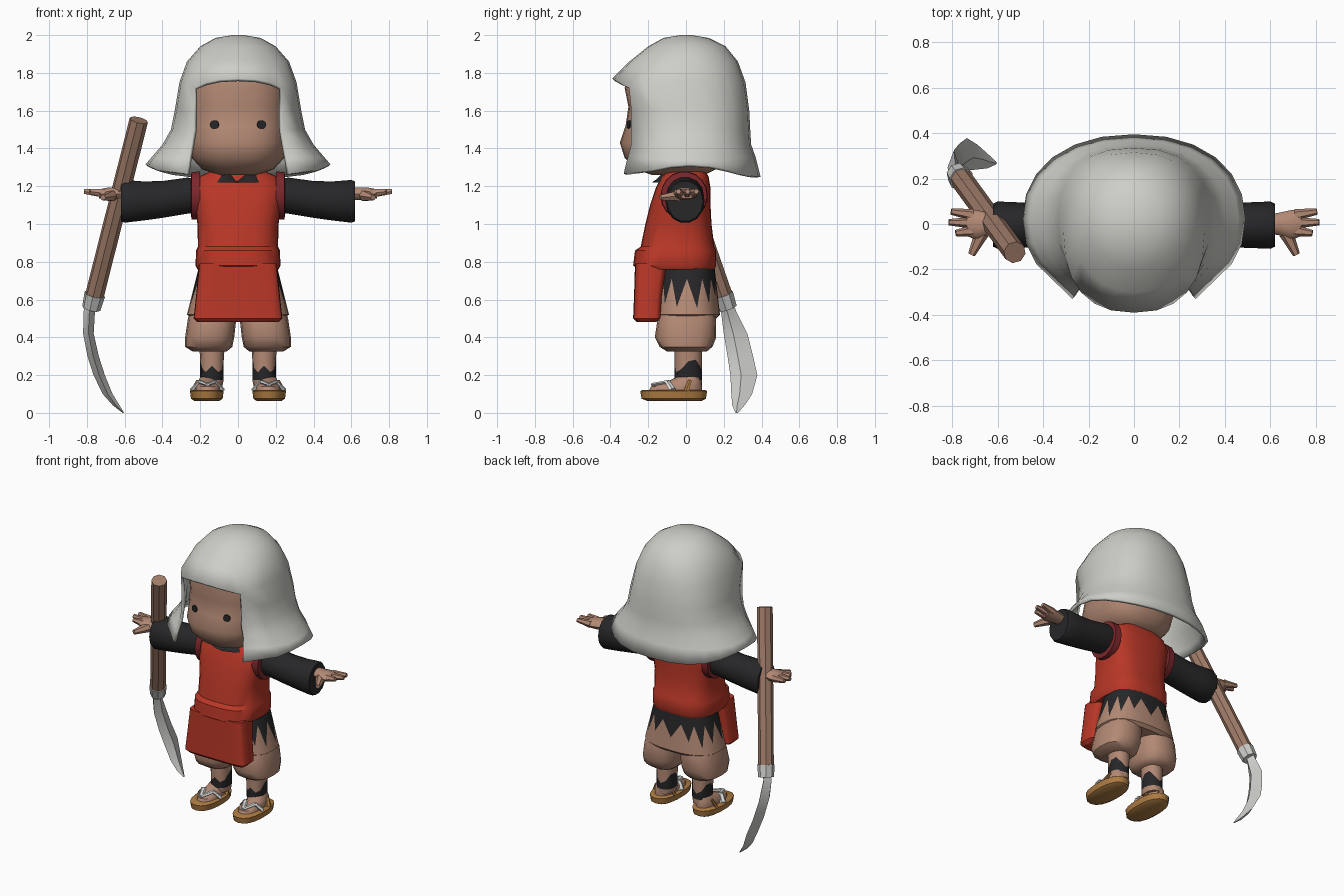
import bpy, bmesh, math, random
from mathutils import Vector

if "Cube" in bpy.data.objects:
    bpy.data.objects.remove(bpy.data.objects["Cube"])

random.seed(4)


def material(name, r, g, b):
    m = bpy.data.materials.new(name)
    m.diffuse_color = (r, g, b, 1)
    m.use_nodes = True
    m.node_tree.nodes["Principled BSDF"].inputs["Base Color"].default_value = m.diffuse_color
    return m


SKIN = material("skin_and_tan_cloth", .45, .25, .175)
CLOTH = material("pale_grey_cloth", .62, .62, .58)
RED = material("red_cloth", .48, .038, .02)
TRIM = material("dark_red_trim", .2, .02, .025)
BLACK = material("black_cloth", .02, .02, .022)
WOOD = material("brown_wood", .35, .2, .14)
STEEL = material("pale_steel", .6, .6, .58)
STRAW = material("straw", .42, .2, .055)
WHITE = material("white_strap", .72, .72, .7)


def loft(name, rings, mats, mat=None, skip=None, caps=(True, True), angle=40):
    """Join rings of points into a skin, with optional material and gap rules."""
    bm = bmesh.new()
    vs = [[bm.verts.new(p) for p in ring] for ring in rings]
    n = len(rings[0])
    for r in range(len(rings) - 1):
        for c in range(n):
            if skip and skip(r, c):
                continue
            d = (c + 1) % n
            f = bm.faces.new((vs[r][c], vs[r][d], vs[r + 1][d], vs[r + 1][c]))
            f.material_index = mat(r, c) if mat else 0
    if caps[0]:
        bm.faces.new(vs[0])
    if caps[1]:
        bm.faces.new(vs[-1]).material_index = mat(len(rings) - 2, 0) if mat else 0
    bmesh.ops.delete(bm, geom=[v for v in bm.verts if not v.link_faces], context='VERTS')
    bmesh.ops.recalc_face_normals(bm, faces=bm.faces)
    me = bpy.data.meshes.new(name)
    bm.to_mesh(me)
    bm.free()
    for m in mats:
        me.materials.append(m)
    ob = bpy.data.objects.new(name, me)
    bpy.context.collection.objects.link(ob)
    bpy.ops.object.select_all(action='DESELECT')
    ob.select_set(True)
    bpy.context.view_layer.objects.active = ob
    bpy.ops.object.shade_smooth_by_angle(angle=math.radians(angle))
    return ob


def ring(z, rx, yf, yb, n=20, p=2.0, xc=0.0):
    """Level superellipse ring, starting at the front."""
    pts = []
    for i in range(n):
        a = 2 * math.pi * i / n
        s, c = math.sin(a), math.cos(a)
        x = xc + rx * math.copysign(abs(s) ** (2 / p), s)
        y = (yf + yb) / 2 - (yb - yf) / 2 * math.copysign(abs(c) ** (2 / p), c)
        pts.append((x, y, z))
    return pts


def xring(x, y, z, ry, rz, n=14):
    """Upright ring facing along x."""
    return [(x, y + ry * math.cos(2 * math.pi * i / n),
             z + rz * math.sin(2 * math.pi * i / n)) for i in range(n)]


def rod(name, p0, p1, r0, r1, m, n=6, flat=1.0):
    """Tapered rod between two points."""
    p0, p1 = Vector(p0), Vector(p1)
    q = (p1 - p0).to_track_quat('Z', 'Y')
    rings = [[p + q @ Vector((r * math.cos(2 * math.pi * i / n),
                              r * flat * math.sin(2 * math.pi * i / n), 0))
              for i in range(n)] for p, r in ((p0, r0), (p1, r1))]
    return loft(name, rings, [m])


# Hood: dome with a peaked brim, an open front and a flared hem
N = 24
prof = [(2.0, .03, -.03, .03, 2), (1.985, .12, -.12, .12, 2), (1.94, .2, -.2, .21, 2),
        (1.86, .27, -.3, .275, 2.1), (1.75, .31, -.39, .315, 2.4), (1.6, .335, -.31, .335, 2.4),
        (1.5, .355, -.31, .34, 2.4), (1.42, .4, -.31, .345, 2.3), (1.35, .46, -.33, .37, 2.2),
        (1.25, .49, -.35, .395, 2.2)]
hood = []
for k, (z, rx, yf, yb, p) in enumerate(prof):
    pts = [list(v) for v in ring(z, rx, yf, yb, N, p)]
    for i, v in enumerate(pts):
        a = 2 * math.pi * i / N
        if k == 4 and math.cos(a) > .6:
            v[2] = 1.72 + .05 * (math.cos(a) - .7) / .3
        if k > 4 and i in (3, N - 3):
            v[0] = math.copysign(.235 + .012 * max(0, k - 6), v[0])
            v[1] = yf + .02
        if k == 9:
            v[2] += .065 * math.sin(a) ** 4
    hood.append(pts)
ob = loft("hood", hood, [CLOTH], caps=(True, False), angle=50,
          skip=lambda r, c: r >= 4 and (c < 3 or c >= N - 3))
sol = ob.modifiers.new("thickness", 'SOLIDIFY')
sol.thickness = .02
sol.offset = -1

# Head, neck and eyes
loft("head", [ring(z, rx, yf, yb, 28, 2.5) for z, rx, yf, yb in (
    (1.26, .1, -.18, .1), (1.29, .19, -.27, .16), (1.35, .245, -.325, .2),
    (1.43, .262, -.35, .22), (1.52, .265, -.32, .24), (1.62, .268, -.305, .25),
    (1.72, .262, -.325, .24), (1.8, .23, -.3, .2))], [SKIN])
loft("neck", [ring(z, .095, -.11, .09, 12) for z in (1.18, 1.34)], [SKIN])
for s in (-1, 1):
    rod("eye", (s * .123, -.297, 1.525), (s * .126, -.306, 1.525), .025, .025, BLACK, 10)

# Collar dipping to a V at the front
collar = [ring(1.22, .16, -.18, .1, 20), ring(1.3, .12, -.13, .1, 20), ring(1.3, .095, -.1, .08, 20)]
collar = [[(x, y, z - (.07 * max(0, 1 - abs(x) / .09) if k and y < 0 else 0))
           for x, y, z in pts] for k, pts in enumerate(collar)]
loft("collar", collar, [BLACK], caps=(False, False))

# Vest with a bloused waist, and the front flap below it
loft("vest", [ring(z, rx, yf, yb, 24, 2.9) for z, rx, yf, yb in (
    (.76, .215, -.25, .15), (.78, .225, -.28, .16), (.86, .222, -.27, .16),
    (.88, .212, -.24, .15), (1.0, .215, -.215, .135), (1.1, .23, -.19, .13),
    (1.19, .245, -.16, .13), (1.25, .21, -.13, .12), (1.285, .13, -.11, .1))], [RED])
loft("front_flap", [ring(z, rx, yf, yb, 24, 6) for z, rx, yf, yb in (
    (.48, .215, -.26, -.16), (.5, .235, -.28, -.13), (.62, .222, -.275, -.125),
    (.79, .205, -.27, -.1))], [RED])

# Skirt with a jagged black top
NS = 28
spikes = [.71 if i % 2 else random.uniform(.55, .62) for i in range(NS)]
jag = []
for i, z in enumerate(spikes):
    t = (.78 - z) / .26
    jag.append(ring(z, .205 + .065 * t, -.14 - .03 * t, .15 + .03 * t, NS, 2.6)[i])
loft("skirt", [ring(.78, .205, -.14, .15, NS, 2.6), jag, ring(.52, .27, -.17, .18, NS, 2.6),
               ring(.5, .24, -.15, .16, NS, 2.6)], [SKIN, BLACK],
     mat=lambda r, c: 1 if r == 0 else 0)

for s in (-1, 1):
    # Baggy trouser leg
    loft("trouser_leg", [ring(z, rx, yf, yb, 16, 2.6, s * xc) for z, xc, rx, yf, yb in (
        (.56, .125, .12, -.13, .14), (.5, .137, .128, -.15, .16), (.4, .15, .13, -.165, .16),
        (.35, .155, .125, -.14, .14), (.325, .15, .09, -.1, .11))], [SKIN])
    # Shin with a slanted black wrap
    shin = [ring(z, r, -.06, .085, 12, 2.2, s * .138) for z, r in
            ((.14, .055), (.175, .062), (.25, .062), (.36, .068))]
    shin[2] = [(x, y, z + .035 * math.sin(5 * i)) for i, (x, y, z) in enumerate(shin[2])]
    loft("shin", shin, [SKIN, BLACK], mat=lambda r, c: int(r == 1))
    # Straw sandal, foot and straps
    loft("sandal_sole", [ring(z, rx, yf, yb, 18, 2.4, s * .165) for z, rx, yf, yb in (
        (.062, .065, -.2, .08), (.075, .085, -.235, .105), (.115, .09, -.242, .112),
        (.122, .08, -.23, .1))], [STRAW])
    loft("foot", [ring(z, rx, yf, yb, 14, 2.3, s * .16) for z, rx, yf, yb in (
        (.11, .065, -.2, .085), (.14, .065, -.185, .085), (.165, .055, -.1, .08),
        (.19, .04, -.05, .07))], [SKIN])
    for t in (-1, 1):
        x = s * .163
        rod("white_strap", (x + t * .078, -.07, .12), (x + t * .035, -.1, .168), .022, .018, WHITE, 6, .6)
        rod("white_strap", (x + t * .04, -.09, .165), (x, -.18, .15), .018, .014, WHITE, 6, .6)
        rod("straw_strap", (x + t * .075, -.0, .115), (x + t * .05, .02, .17), .018, .013, STRAW, 6, .6)

    # Sleeve and armhole trim
    loft("sleeve", [xring(s * x, -.005, z, ry, rz) for x, z, ry, rz in (
        (.16, 1.15, .09, .09), (.27, 1.15, .1, .098), (.4, 1.13, .097, .1),
        (.5, 1.122, .1, .106), (.6, 1.12, .104, .116), (.62, 1.12, .095, .108))], [BLACK])
    loft("armhole_trim", [xring(s * x, -.01, 1.15, r, r * 1.04, 18) for x, r in
                          ((.2, .125), (.245, .122), (.25, .1))], [TRIM], angle=30)
    # Hand with three fingers and a thumb
    loft("palm", [xring(s * x, y, 1.16, ry, rz, 10) for x, y, ry, rz in (
        (.58, 0, .04, .035), (.64, 0, .05, .035), (.69, -.005, .066, .034),
        (.735, .005, .058, .025))], [SKIN])
    for y, tip, x in ((.04, .055, .805), (.005, .008, .815), (-.03, -.04, .785)):
        rod("finger", (s * .71, y, 1.162), (s * x, tip, 1.172), .026, .014, SKIN)
    rod("thumb", (s * .67, -.04, 1.15), (s * .715, -.135, 1.14), .032, .016, SKIN)

# Sickle: handle, ferrule and curved blade
top, end = Vector((-.525, -.125, 1.55)), Vector((-.765, .205, .6))
rod("sickle_handle", end, top, .05, .05, WOOD, 8)
axis = (end - top).normalized()
rod("ferrule", end - axis * .03, end + axis * .05, .056, .05, STEEL, 8)
blade = []
for z, x, y0, y1, w in ((.62, -.765, .18, .235, .03), (.54, -.787, .185, .265, .03),
                        (.42, -.792, .2, .325, .028), (.3, -.767, .22, .355, .03),
                        (.2, -.735, .235, .378, .03), (.1, -.69, .24, .35, .026),
                        (.04, -.645, .245, .31, .018), (0, -.607, .262, .275, .004)):
    m = y0 * .6 + y1 * .4
    blade.append([(x, y0, z), (x + w, m, z), (x, y1, z), (x - w, m, z)])
loft("sickle_blade", blade, [STEEL], angle=30)
